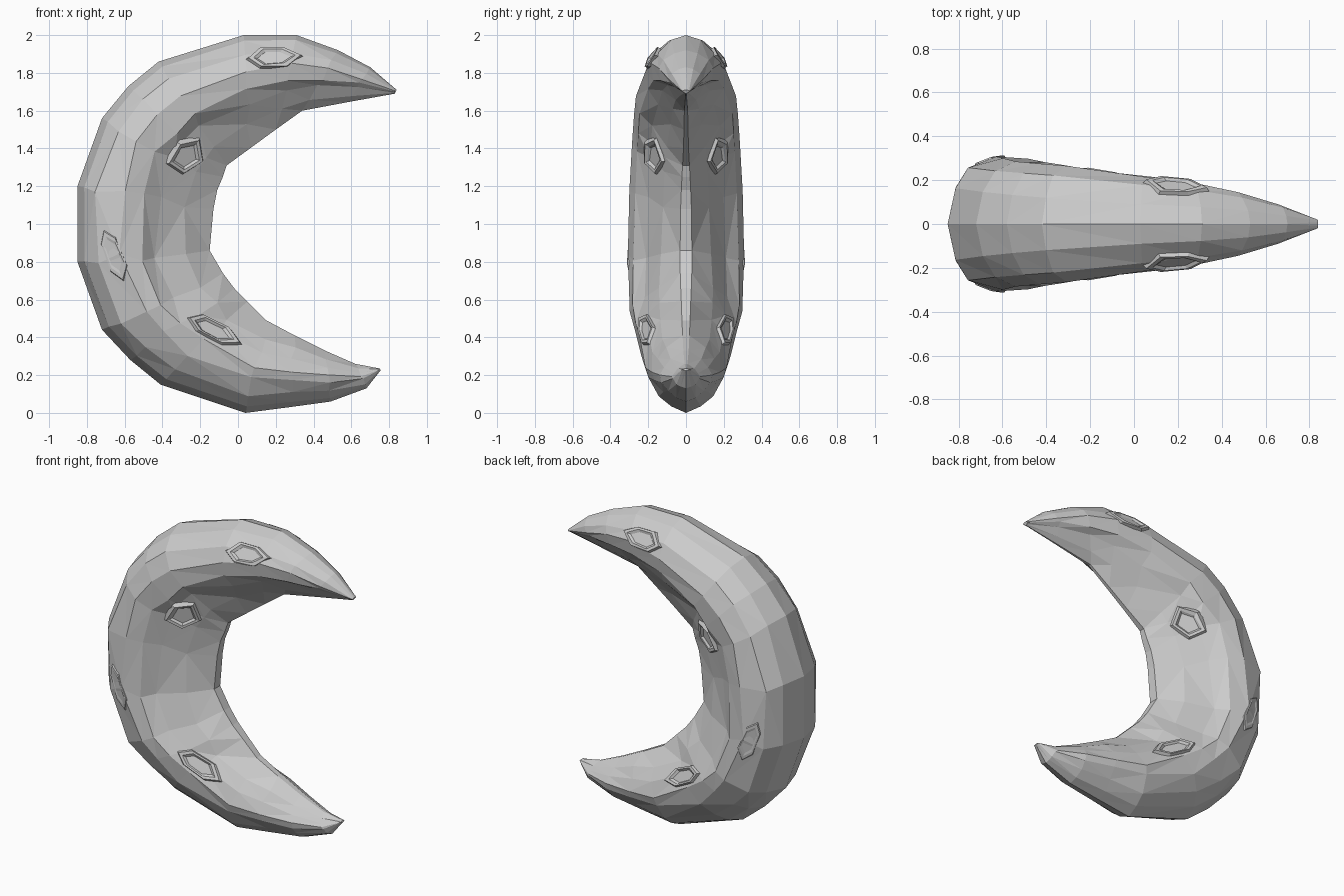
import bpy, bmesh, math, random
from mathutils import Vector
from mathutils.bvhtree import BVHTree

if "Cube" in bpy.data.objects:
    bpy.data.objects.remove(bpy.data.objects["Cube"])

random.seed(4)

# Stations along the crescent: outer x, outer z, inner x, inner z, half width
STATIONS = [
    (0.84, 1.71, 0.83, 1.69, 0.02), (0.70, 1.83, 0.58, 1.645, 0.09),
    (0.53, 1.92, 0.34, 1.60, 0.145), (0.31, 2.00, 0.20, 1.50, 0.185),
    (0.03, 2.00, 0.07, 1.405, 0.215), (-0.42, 1.86, -0.06, 1.31, 0.265),
    (-0.58, 1.73, -0.08, 1.25, 0.275), (-0.72, 1.56, -0.11, 1.18, 0.285),
    (-0.85, 1.20, -0.13, 1.08, 0.30), (-0.85, 0.80, -0.15, 0.86, 0.31),
    (-0.72, 0.44, -0.08, 0.74, 0.305), (-0.57, 0.28, -0.02, 0.66, 0.28),
    (-0.41, 0.15, 0.05, 0.59, 0.25), (0.04, 0.00, 0.15, 0.49, 0.215),
    (0.27, 0.03, 0.30, 0.41, 0.18), (0.49, 0.06, 0.46, 0.33, 0.14),
    (0.68, 0.13, 0.62, 0.26, 0.075), (0.755, 0.225, 0.75, 0.235, 0.02),
]
# Half cross-sections: fraction from outer to inner edge, fraction of half width
TOP = [(0.05, 0.42), (0.17, 0.83), (0.32, 1.0), (0.47, 0.94), (0.59, 0.68), (0.80, 0.38), (1.0, 0.06)]
MIDDLE = [(0.05, 0.56), (0.16, 0.86), (0.32, 1.0), (0.50, 0.89), (0.61, 0.66), (0.80, 0.41), (1.0, 0.10)]
BOTTOM = [(0.07, 0.36), (0.20, 0.67), (0.36, 0.93), (0.52, 1.0), (0.65, 0.83), (0.80, 0.58), (1.0, 0.10)]


def section(i):
    """Blend the cross-section along the crescent."""
    a, b, f = (TOP, MIDDLE, (i - 4) / 4.5) if i < 8.5 else (MIDDLE, BOTTOM, (i - 8.5) / 4.5)
    f = min(max(f, 0), 1)
    return [tuple(Vector(p).lerp(Vector(q), f)) for p, q in zip(a, b)]


def make_object(name, bm):
    bmesh.ops.recalc_face_normals(bm, faces=bm.faces)
    mesh = bpy.data.meshes.new(name)
    bm.to_mesh(mesh)
    obj = bpy.data.objects.new(name, mesh)
    bpy.context.collection.objects.link(obj)
    return obj


# Crescent body: rings skinned from tip to tip, slightly rough-hewn
body = bmesh.new()
rings = []
for i, (ox, oz, ix, iz, w) in enumerate(STATIONS):
    outer, inner = Vector((ox, 0, oz)), Vector((ix, 0, iz))
    rough = 0.08 * w if 0 < i < len(STATIONS) - 1 else 0
    side = []
    for k, (t, f) in enumerate(section(i)):
        p = outer.lerp(inner, t)
        if 0 < k < 6:
            p += Vector((random.uniform(-1, 1), 0, random.uniform(-1, 1))) * rough
        p.y = -w * f
        side.append(p)
    loop = [outer] + side + [Vector((p.x, -p.y, p.z)) for p in reversed(side)]
    rings.append([body.verts.new(p) for p in loop])
n = len(rings[0])
for a, b in zip(rings, rings[1:]):
    for k in range(n):
        body.faces.new((a[k], a[(k + 1) % n], b[(k + 1) % n], b[k]))
body.faces.new(rings[0])
body.faces.new(rings[-1])
bmesh.ops.triangulate(body, faces=body.faces)
make_object("crescent_body", body)
tree = BVHTree.FromBMesh(body)


# Craters: raised angular rims that follow the surface, mirrored to the back
def crater(name, x, z, length, width, tilt, height, sides=6):
    bm = bmesh.new()
    c, s = math.cos(tilt), math.sin(tilt)
    wobble = [random.uniform(0.85, 1.12) for _ in range(sides)]
    loops = []
    for scale, lift in ((1.0, -0.012), (0.85, height), (0.68, height * 0.9), (0.55, 0.003)):
        loop = []
        for k in range(sides):
            a = math.tau * k / sides
            u = length * scale * wobble[k] * math.cos(a)
            v = width * scale * wobble[k] * math.sin(a)
            hit = tree.ray_cast(Vector((x + u * c - v * s, -2, z + u * s + v * c)), Vector((0, 1, 0)))
            loop.append(bm.verts.new(hit[0] + hit[1] * lift))
        loops.append(loop)
    for a, b in zip(loops, loops[1:]):
        for k in range(sides):
            bm.faces.new((a[k], a[(k + 1) % sides], b[(k + 1) % sides], b[k]))
    bm.faces.new(loops[-1])
    obj = make_object(name, bm)
    mod = obj.modifiers.new("mirror", 'MIRROR')
    mod.use_axis = (False, True, False)
    mod.use_clip = False


crater("upper_crater", 0.19, 1.88, 0.15, 0.06, 0.05, 0.018)
crater("middle_crater", -0.28, 1.36, 0.12, 0.095, 0.9, 0.016, 5)
crater("lower_crater", -0.14, 0.44, 0.18, 0.06, -0.45, 0.016)
crater("back_crater", -0.66, 0.84, 0.17, 0.055, -1.2, 0.008)
